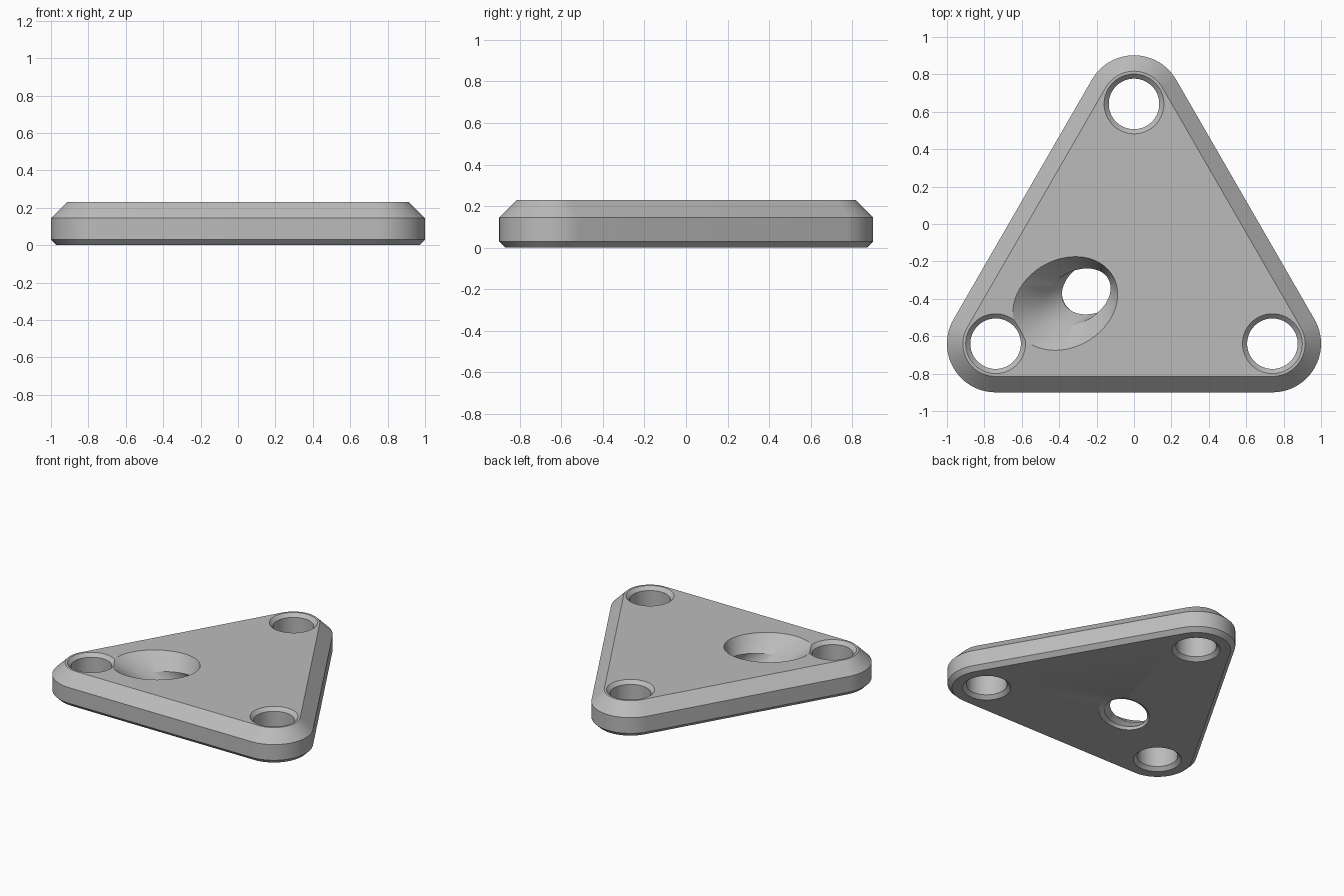
import bpy, bmesh
from math import pi, sin, cos, radians
from mathutils import Vector

if "Cube" in bpy.data.objects:
    bpy.data.objects.remove(bpy.data.objects["Cube"], do_unlink=True)

HEIGHT = 0.23
CORNERS = [Vector((0.74, -0.64)), Vector((0, 0.642)), Vector((-0.74, -0.64))]

grey = bpy.data.materials.new("plain_grey")
grey.use_nodes = True
colour = (0.5, 0.5, 0.5, 1)
grey.diffuse_color = colour
grey.node_tree.nodes["Principled BSDF"].inputs["Base Color"].default_value = colour


def loft(name, rings):
    """Closed solid skinned through rings of equal point count."""
    bm = bmesh.new()
    loops = [[bm.verts.new(p) for p in ring] for ring in rings]
    n = len(loops[0])
    for low, high in zip(loops, loops[1:]):
        for i in range(n):
            j = (i + 1) % n
            bm.faces.new((low[i], low[j], high[j], high[i]))
    bm.faces.new(loops[0][::-1])
    bm.faces.new(loops[-1])
    bmesh.ops.recalc_face_normals(bm, faces=bm.faces)
    mesh = bpy.data.meshes.new(name)
    bm.to_mesh(mesh)
    bm.free()
    mesh.materials.append(grey)
    obj = bpy.data.objects.new(name, mesh)
    bpy.context.collection.objects.link(obj)
    return obj


def rounded_triangle(radius, z, steps=24):
    """Outline made of one arc around each corner centre."""
    ring = []
    for k, c in enumerate(CORNERS):
        for i in range(steps + 1):
            a = radians(-90 + 120 * k + 120 * i / steps)
            ring.append((c.x + radius * cos(a), c.y + radius * sin(a), z))
    return ring


def ellipse(centre, axis, long, short, z, steps=72):
    side = Vector((-axis.y, axis.x))
    ring = []
    for i in range(steps):
        a = 2 * pi * i / steps
        p = centre + axis * long * cos(a) + side * short * sin(a)
        ring.append((p.x, p.y, z))
    return ring


# Plate with a small bottom chamfer and a large top chamfer
plate = loft("triangular_plate", [
    rounded_triangle(r, z)
    for r, z in ((0.23, 0), (0.26, 0.03), (0.26, 0.145), (0.175, HEIGHT))])

# Straight corner holes, chamfered at both ends
EAST = Vector((1, 0))
cutters = []
for c in CORNERS:
    profile = ((0.185, -0.025), (0.135, 0.025), (0.135, HEIGHT - 0.025), (0.185, HEIGHT + 0.025))
    cutters.append(loft("corner_hole_cutter", [ellipse(c, EAST, r, r, z) for r, z in profile]))

# Slanted hole rising towards one corner, with a wide flared mouth
inward = Vector((cos(radians(30)), sin(radians(30))))
slant = [  # distance from corner, half length, half width, height
    (0.68, 0.25, 0.185, -0.025), (0.615, 0.19, 0.135, 0.025),
    (0.50, 0.195, 0.135, 0.12), (0.43, 0.294, 0.234, HEIGHT),
    (0.43, 0.294, 0.234, HEIGHT + 0.05)]
cutters.append(loft("slanted_hole_cutter", [
    ellipse(CORNERS[2] + inward * d, inward, a, b, z) for d, a, b, z in slant]))

# Cut the holes and discard the cutters
bpy.context.view_layer.objects.active = plate
plate.select_set(True)
for cutter in cutters:
    cutter.hide_render = True
    mod = plate.modifiers.new("hole", 'BOOLEAN')
    mod.operation = 'DIFFERENCE'
    mod.solver = 'EXACT'
    mod.object = cutter
    bpy.ops.object.modifier_apply(modifier=mod.name)
    bpy.data.objects.remove(cutter, do_unlink=True)

bpy.ops.object.shade_smooth_by_angle(angle=radians(25))
